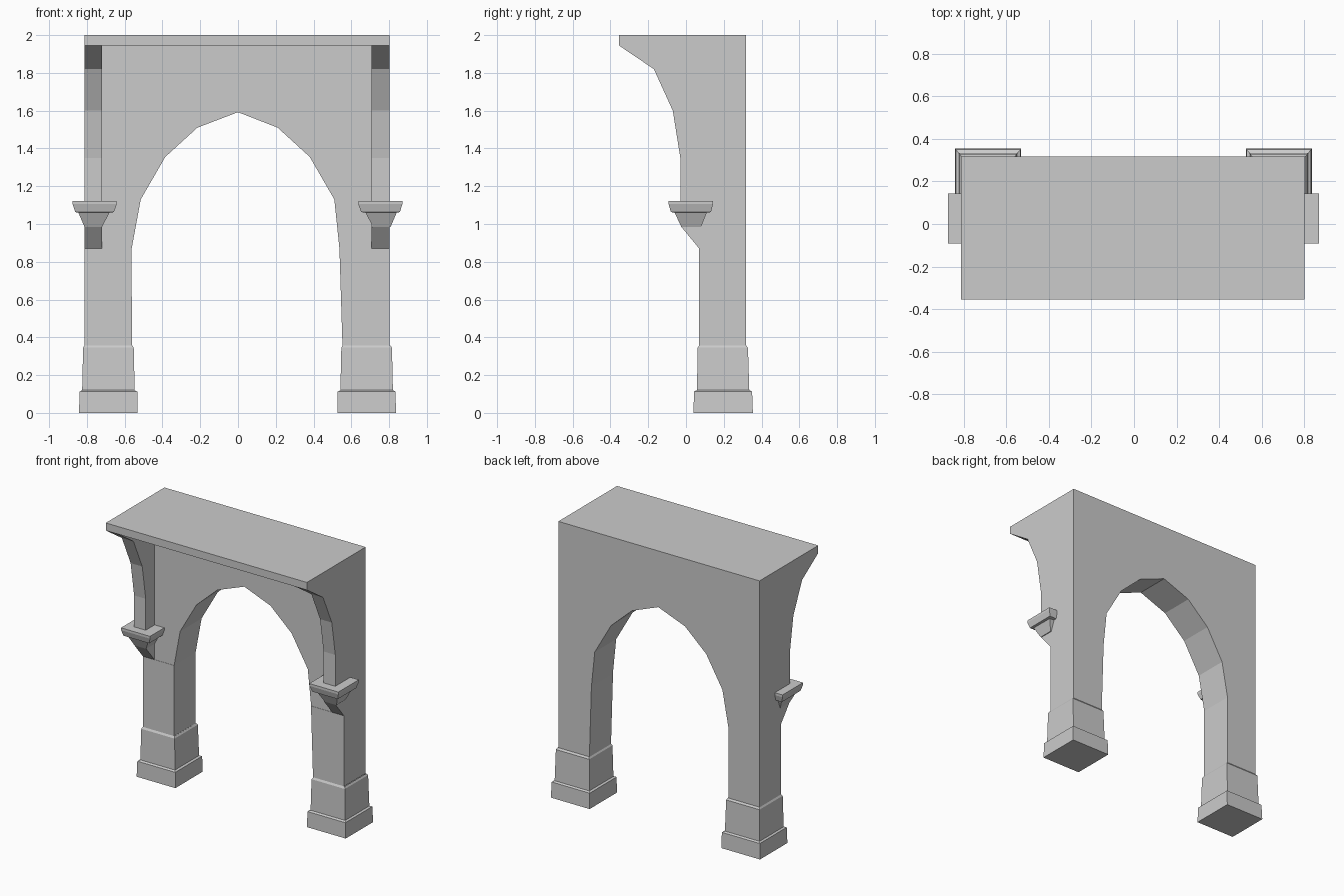
import bpy, bmesh

if "Cube" in bpy.data.objects:
    bpy.data.objects.remove(bpy.data.objects["Cube"])


def make(name, bm):
    bmesh.ops.recalc_face_normals(bm, faces=bm.faces)
    me = bpy.data.meshes.new(name)
    bm.to_mesh(me)
    bm.free()
    ob = bpy.data.objects.new(name, me)
    bpy.context.collection.objects.link(ob)
    return ob


def prism(name, points, vec):
    bm = bmesh.new()
    f = bm.faces.new([bm.verts.new(p) for p in points])
    r = bmesh.ops.extrude_face_region(bm, geom=[f])
    vs = [g for g in r["geom"] if isinstance(g, bmesh.types.BMVert)]
    bmesh.ops.translate(bm, verts=vs, vec=vec)
    return make(name, bm)


def loft(name, rings, mirrored, top):
    """Stacked rectangles (x0, x1, y0, y1, z), optionally mirrored in x."""
    fx = (lambda x: -x - 0.005) if mirrored else (lambda x: x)
    bm = bmesh.new()
    loops = [[bm.verts.new((fx(x), y, z)) for x, y in
              ((x0, y0), (x1, y0), (x1, y1), (x0, y1))]
             for x0, x1, y0, y1, z in rings]
    bm.faces.new(loops[0])
    if top:
        bm.faces.new(loops[-1])
    for a, b in zip(loops, loops[1:]):
        for i in range(4):
            j = (i + 1) % 4
            bm.faces.new((a[i], a[j], b[j], b[i]))
    return make(name, bm)


def cut(ob, cutter):
    m = ob.modifiers.new("cut", "BOOLEAN")
    m.operation, m.object, m.solver = "DIFFERENCE", cutter, "EXACT"
    bpy.context.view_layer.objects.active = ob
    bpy.ops.object.modifier_apply(modifier=m.name)
    bpy.data.objects.remove(cutter)


# Wall with the bracket silhouette, extruded across the full width
side = [(.318, .357), (.07, .357), (.07, .87), (-.025, .985), (-.03, 1.12),
        (-.03, 1.35), (-.07, 1.6), (-.17, 1.82), (-.355, 1.945), (-.355, 2), (.318, 2)]
wall = prism("arch_wall", [(-.813, y, z) for y, z in side], (1.615, 0, 0))

# Pointed arch opening
arch = [(-.56, 0), (-.562, .36), (-.563, .87), (-.515, 1.13), (-.385, 1.355),
        (-.215, 1.51), (0, 1.592), (.21, 1.51), (.38, 1.355), (.51, 1.13),
        (.537, .87), (.553, .36), (.553, 0)]
cut(wall, prism("arch_cutter", [(x, -1, z) for x, z in arch], (0, 2, 0)))

# Recess between the two brackets, leaving the top ledge
recess = [(-.72, .87), (.708, .87), (.708, 1.945), (-.72, 1.945)]
cut(wall, prism("recess_cutter", [(x, -1, z) for x, z in recess], (0, 1.072, 0)))

# Stepped pedestals and bracket capitals on both sides
pedestal = [(-.842, -.531, .04, .354, 0), (-.838, -.533, .042, .35, .113),
            (-.825, -.547, .058, .335, .12), (-.82, -.552, .062, .328, .345),
            (-.812, -.56, .07, .318, .358)]
capital = [(-.813, -.72, -.025, .08, .985), (-.845, -.68, -.06, .11, 1.06),
           (-.862, -.657, -.08, .132, 1.063), (-.875, -.642, -.092, .143, 1.105),
           (-.875, -.642, -.092, .143, 1.122)]
for tag, mirrored in (("left", False), ("right", True)):
    loft("pedestal_" + tag, pedestal, mirrored, False)
    loft("capital_" + tag, capital, mirrored, True)
